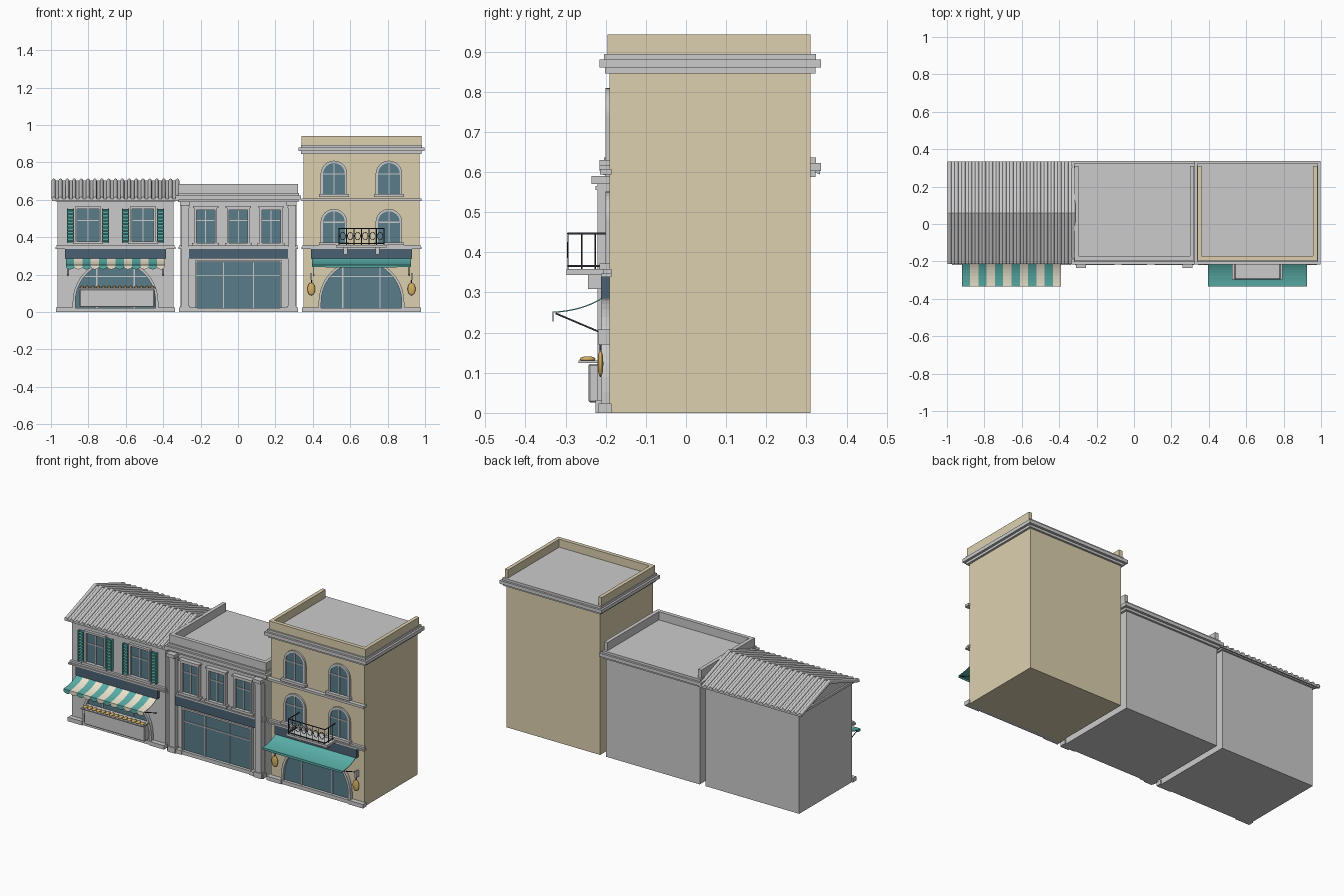
import bpy, bmesh, math
from mathutils import Vector

if "Cube" in bpy.data.objects:
    bpy.data.objects.remove(bpy.data.objects["Cube"])

COL = dict(tan=(.72, .63, .43), teal=(.1, .42, .39), cream=(.84, .78, .62), navy=(.07, .12, .17),
           glass=(.1, .2, .25), gold=(.65, .43, .12), iron=(.03, .035, .045))
MATS = {}
for k, c in COL.items():
    MATS[k] = bpy.data.materials.new(k)
    MATS[k].diffuse_color = (*c, 1)


def finish(name, bm, col=None):
    bmesh.ops.recalc_face_normals(bm, faces=bm.faces)
    me = bpy.data.meshes.new(name)
    bm.to_mesh(me)
    bm.free()
    ob = bpy.data.objects.new(name, me)
    bpy.context.collection.objects.link(ob)
    if col:
        me.materials.append(MATS[col])
    return ob


def extrude(bm, pts, vec):
    f = bm.faces.new([bm.verts.new(p) for p in pts])
    r = bmesh.ops.extrude_face_region(bm, geom=[f], use_keep_orig=True)
    bmesh.ops.translate(bm, vec=vec, verts=[v for v in r['geom'] if isinstance(v, bmesh.types.BMVert)])


def box(name, x0, x1, y0, y1, z0, z1, col=None):
    bm = bmesh.new()
    extrude(bm, [(x0, y0, z0), (x1, y0, z0), (x1, y1, z0), (x0, y1, z0)], (0, 0, z1 - z0))
    return finish(name, bm, col)


def cbox(name, cx, w, *rest):
    return box(name, cx - w / 2, cx + w / 2, *rest)


def prism(name, xz, y0, y1, col=None):
    bm = bmesh.new()
    extrude(bm, [(x, y0, z) for x, z in xz], (0, y1 - y0, 0))
    return finish(name, bm, col)


def tubes(name, paths, r, col, res=2):
    cu = bpy.data.curves.new(name, 'CURVE')
    cu.dimensions, cu.bevel_depth, cu.bevel_resolution, cu.use_fill_caps = '3D', r, res - 1, True
    for pts in paths:
        s = cu.splines.new('POLY')
        s.points.add(len(pts) - 1)
        for p, q in zip(s.points, pts):
            p.co = (*q, 1)
    ob = bpy.data.objects.new(name, cu)
    bpy.context.collection.objects.link(ob)
    cu.materials.append(MATS[col])
    return ob


def arch(cx, w, z0, zs, n=20):
    """Outline from bottom left, over the arch, to bottom right."""
    r = w / 2
    return [(cx - r, z0)] + [(cx - r * math.cos(math.pi * i / n), zs + r * math.sin(math.pi * i / n))
                             for i in range(n + 1)] + [(cx + r, z0)]


def rect(cx, w, z0, z1):
    return [(cx - w / 2, z0), (cx - w / 2, z1), (cx + w / 2, z1), (cx + w / 2, z0)]


def window(name, cx, w, z0, top, arched=False, t=.012, bars=(0,), transom=None, front=-.207, sill=True, frame=None):
    shape = (lambda ww, d: arch(cx, ww, z0, top - w / 2)) if arched else (lambda ww, d: rect(cx, ww, z0, top + d))
    prism(name + "_glass", shape(w, 0), -.195, -.185, 'glass')
    prism(name + "_surround", shape(w + 2 * t, t) + shape(w, 0)[::-1], front, -.185, frame)
    for b in bars:
        h = top - (w / 2 - math.sqrt(w * w / 4 - b * b) if arched else 0)
        cbox(name + "_mullion", cx + b, .006, -.2, -.19, z0, h - .001)
    if transom:
        cbox(name + "_transom", cx, w - .004 if not arched or transom < top - w / 2 else
             2 * math.sqrt(w * w / 4 - (transom - top + w / 2) ** 2), -.2, -.19, transom - .003, transom + .003)
    if sill:
        cbox(name + "_sill", cx, w + .045, -.215, -.185, z0 - .015, z0)


def awning(name, cx, w, n, cols, scallop):
    prof = []
    for i in range(9):
        t = i / 8
        prof.append(((1-t)**2 * -.205 + 2*t*(1-t) * -.255 + t*t * -.333,
                     (1-t)**2 * .29 + 2*t*(1-t) * .256 + t*t * .252))
    sw = w / n
    for k in range(n):
        x0, bm = cx - w / 2 + k * sw, bmesh.new()
        rows = [[bm.verts.new((x, y, z)) for x in (x0, x0 + sw)] for y, z in prof]
        for a, b in zip(rows, rows[1:]):
            bm.faces.new((a[0], a[1], b[1], b[0]))
        # hanging valance, rounded when scalloped
        y, z = prof[-1]
        low = [(x0 + sw * (.5 - .5 * math.cos(math.pi * i / 8)), y, z - .01 - scallop * math.sin(math.pi * i / 8))
               for i in range(9)]
        bm.faces.new(rows[-1] + [bm.verts.new(p) for p in low[::-1]])
        m = finish(name + "_stripe", bm, cols[k % len(cols)]).modifiers.new("thickness", 'SOLIDIFY')
        m.thickness = .003
    tubes(name + "_struts", [[(cx + s * (w / 2 - .01), -.325, .248), (cx + s * (w / 2 - .01), -.2, .195)]
                             for s in (-1, 1)], .0025, 'iron')


def shell(name, cx, top, col=None):
    """Wall block with plinth, string courses and sign board."""
    cbox(name + "_walls", cx, .62, -.19, .31, 0, top, col)
    for s in (-1, 1):
        cbox(name + "_plinth", cx + s * .27, .095, -.218, -.185, 0, .024)
    cbox(name + "_threshold", cx, .45, -.212, -.185, 0, .022)
    cbox(name + "_string_course", cx, .64, -.212, -.185, .338, .347)
    cbox(name + "_string_course_top", cx, .63, -.205, -.185, .347, .358)
    cbox(name + "_sign_board", cx, .54, -.212, -.185, .285, .338, 'navy')


def flat_top(name, cx, z, top, col=None):
    """Stepped cornice and a parapet open at the back."""
    for grow, a, b in ((.012, 0, .014), (.026, .014, .034), (.014, .034, .048)):
        box(name + "_cornice", cx - .31 - grow, cx + .31 + grow, -.19 - grow, .31 + grow, z + a, z + b)
    box(name + "_parapet_front", cx - .32, cx + .32, -.195, -.172, z + .048, top, col)
    for s in (-1, 1):
        cbox(name + "_parapet_side", cx + s * .309, .022, -.172, .31, z + .048, top, col)


L, M, R = -.655, .002, .66

# Bakery on the left: walls, gable and ribbed roof
shell("bakery", L, .6)
cbox("bakery_eave_course", L, .64, -.205, .32, .592, .606)
bm = bmesh.new()
extrude(bm, [(L - .31, -.19, .6), (L - .31, .31, .6), (L - .31, .06, .695)], (.62, 0, 0))
finish("bakery_gable", bm)
bm = bmesh.new()
extrude(bm, [(L - .34, y, z) for y, z in ((-.214, .604), (.06, .702), (.334, .604), (.334, .594), (.06, .69),
                                          (-.214, .594))], (.68, 0, 0))
finish("bakery_roof_slab", bm)
bm = bmesh.new()
N = 19
for i in range(N):
    x = L - .331 + .662 * i / (N - 1)
    for ye in (-.215, .335):
        pts = [(x + .0105 * math.cos(math.pi * k / 6), ye, .603 + .0125 * math.sin(math.pi * k / 6)) for k in range(7)]
        extrude(bm, pts, Vector((0, .06 - ye, .098)))
finish("bakery_roof_ribs", bm)

# Bakery windows with louvred shutters
for s in (-1, 1):
    wx = L + s * .147
    window("bakery_window", wx, .115, .378, .552, transom=.49)
    for t in (-1, 1):
        sx = wx + t * .093
        cbox("shutter_panel", sx, .034, -.2, -.185, .372, .552, 'teal')
        for e in (-1, 1):
            cbox("shutter_stile", sx + e * .016, .006, -.209, -.19, .37, .554, 'teal')
        for k in range(10):
            sl = cbox("shutter_slat", 0, .028, -.007, .007, -.002, .002, 'teal')
            sl.location, sl.rotation_euler.x = (sx, -.2, .38 + k * .018), .6

# Bakery shopfront, counter and loaves
window("bakery_shop_arch", L, .43, .022, .268, True, .014, (-.1, .1), .19, -.21, False)
awning("bakery_awning", L, .53, 12, ('teal', 'cream'), .014)
c = cbox("bakery_counter", L + .008, .4, -.243, -.19, .026, .122)
c.modifiers.new("soft", 'BEVEL').width = .004
cbox("bakery_shelf", L + .008, .41, -.268, -.2, .124, .13)
bm = bmesh.new()
for i in range(14):
    r = bmesh.ops.create_uvsphere(bm, u_segments=10, v_segments=6, radius=1)['verts']
    bmesh.ops.scale(bm, vec=(.012, .02, .007), verts=r)
    bmesh.ops.translate(bm, vec=(L - .18 + i * .029, -.245, .134), verts=r)
for f in bm.faces:
    f.smooth = True
finish("bread_loaves", bm, 'gold')

# Theatre in the middle: pilasters, windows, flat roof
shell("theatre", M, .6)
flat_top("theatre", M, .588, .685)
for s in (-1, 1):
    px = M + s * .285
    cbox("pilaster_shaft", px, .04, -.22, -.185, .03, .57)
    cbox("pilaster_base", px, .052, -.226, -.185, 0, .032)
    cbox("pilaster_neck", px, .046, -.225, -.185, .555, .565)
    cbox("pilaster_capital", px, .054, -.236, -.185, .57, .59)
for s in (-1, 0, 1):
    window("theatre_window", M + s * .175, .1, .368, .545, transom=.49, front=-.212)
    cbox("theatre_window_hood", M + s * .175, .135, -.218, -.185, .557, .566)
window("theatre_shop", M, .445, .022, .266, bars=(-.08, .08), transom=.195, t=.01, sill=False)

# Tall house on the right
shell("house", R, .85, 'tan')
flat_top("house", R, .846, .942, 'tan')
cbox("house_upper_course", R, .64, -.214, -.185, .594, .608)
for s in (-1, 1):
    for z in (.372, .63):
        window("house_window", R + s * .147, .116, z, z + .166, True, .013, (0,), z + .108, -.2)
    # wall lanterns
    lx = R + s * .268
    cbox("lantern_mount", lx, .008, -.219, -.185, .17, .208)
    tubes("lantern_rod", [[(lx, -.213, .2), (lx, -.213, .15)]], .003, 'iron')
    bm = bmesh.new()
    bmesh.ops.create_uvsphere(bm, u_segments=20, v_segments=12, radius=1)
    bmesh.ops.scale(bm, vec=(.021, .007, .034), verts=bm.verts)
    bmesh.ops.translate(bm, vec=(lx, -.213, .123), verts=bm.verts)
    for f in bm.faces:
        f.smooth = True
    finish("lantern", bm, 'gold')
window("house_shop_arch", R, .43, .022, .268, True, .014, (-.1, .1), .19, -.21, False)
awning("house_awning", R, .53, 1, ('teal',), .004)

# Balcony with ringed iron railing
cbox("balcony_slab", R, .27, -.298, -.185, .344, .358)
for s in (-1, 1):
    cbox("balcony_bracket", R + s * .085, .022, -.244, -.185, .308, .344)
x0, x1, yf = R - .12, R + .12, -.294
paths = [[(x0, -.19, z), (x0, yf, z), (x1, yf, z), (x1, -.19, z)] for z in (.366, .447)]
tubes("balcony_rails", paths, .003, 'iron')
bars = [[(x0 + .24 * i / 6, yf, .356), (x0 + .24 * i / 6, yf, .447)] for i in range(7)]
bars += [[(x, y, .356), (x, y, .447)] for x in (x0, x1) for y in (-.26, -.226)]
rings = [[(x0 + .24 * (i + .5) / 6 + .015 * math.cos(a * math.pi / 8), yf, .406 + .02 * math.sin(a * math.pi / 8))
          for a in range(17)] for i in range(6)]
tubes("balcony_bars", bars, .002, 'iron')
tubes("balcony_rings", rings, .0018, 'iron')

for m in bpy.data.materials:
    if m.users and not m.is_grease_pencil:
        m.use_nodes = True
        m.node_tree.nodes["Principled BSDF"].inputs["Base Color"].default_value = m.diffuse_color
